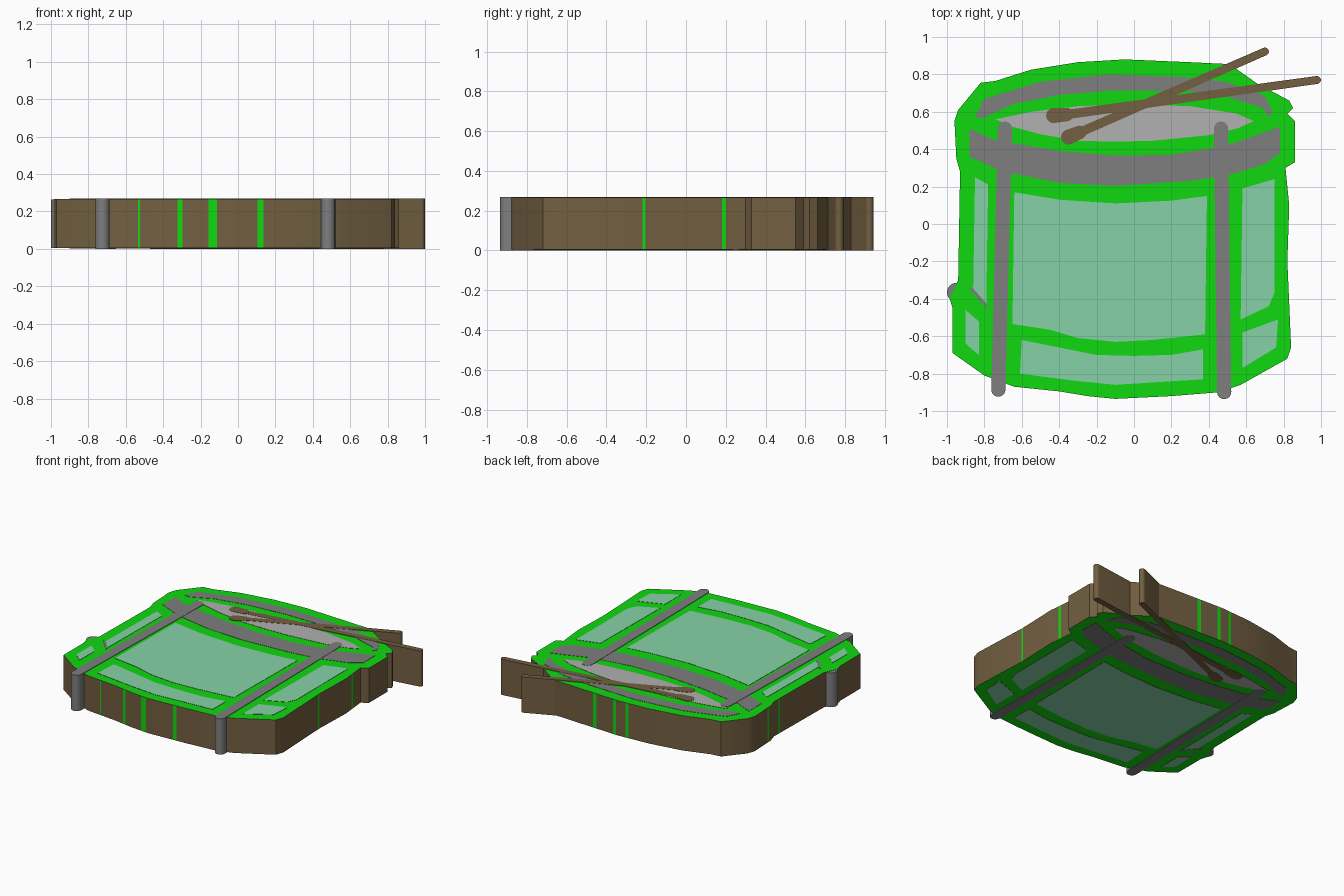
import bpy, bmesh, math

if "Cube" in bpy.data.objects:
    bpy.data.objects.remove(bpy.data.objects["Cube"])

H = 0.27  # slab thickness


def mat(name, rgb):
    m = bpy.data.materials.new(name)
    m.diffuse_color = (*rgb, 1)
    m.use_nodes = True
    m.node_tree.nodes["Principled BSDF"].inputs["Base Color"].default_value = m.diffuse_color
    return m


GREEN = mat("green", (0.005, 0.69, 0.005))
PALE = mat("pale_green", (0.24, 0.65, 0.39))
BROWN = mat("brown", (0.17, 0.115, 0.053))
GREY = mat("grey", (0.21, 0.21, 0.21))
LIGHT = mat("light_grey", (0.44, 0.44, 0.44))


def slab(name, pts, cap, wall=None, inset=0.0, stripe=None):
    """Extrude a closed outline; inset lowers both caps so layers nest."""
    area = sum(a[0] * b[1] - b[0] * a[1] for a, b in zip(pts, pts[1:] + pts[:1]))
    if area < 0:
        pts = pts[::-1]
    bm = bmesh.new()
    lo = [bm.verts.new((x, y, inset)) for x, y in pts]
    hi = [bm.verts.new((x, y, H - inset)) for x, y in pts]
    bm.faces.new(hi)
    bm.faces.new(lo[::-1])
    n = len(pts)
    for i in range(n):
        j = (i + 1) % n
        f = bm.faces.new((lo[i], lo[j], hi[j], hi[i]))
        f.material_index = 1
        if stripe and stripe(pts[i], pts[j]):
            f.material_index = 0
    me = bpy.data.meshes.new(name)
    bm.to_mesh(me)
    bm.free()
    me.materials.append(cap)
    me.materials.append(wall or cap)
    ob = bpy.data.objects.new(name, me)
    bpy.context.collection.objects.link(ob)
    return ob


def capsule(p, q, r1, r2, n=10):
    """Tapered bar outline with rounded ends."""
    a = math.atan2(q[1] - p[1], q[0] - p[0])
    out = []
    for c, r, s in ((q, r2, a - math.pi / 2), (p, r1, a + math.pi / 2)):
        for i in range(n + 1):
            t = s + math.pi * i / n
            out.append((c[0] + r * math.cos(t), c[1] + r * math.sin(t)))
    return out


# Green stripes on the outer walls: (side, centre, width)
STRIPES = [("front", -.53, .01), ("front", -.31, .025), ("front", -.135, .045),
           ("front", .12, .03), ("back", .15, .03), ("back", -.02, .025),
           ("back", -.12, .025), ("right", -.21, .015), ("right", .19, .02),
           ("left", .38, .015), ("left", .22, .015)]


def side_of(p, q):
    dx, dy = q[0] - p[0], q[1] - p[1]
    if abs(dx) > abs(dy):
        return ("front", 0) if dx > 0 else ("back", 0)
    return ("right", 1) if dy > 0 else ("left", 1)


def is_stripe(p, q):
    s, k = side_of(p, q)
    mid = (p[k] + q[k]) / 2
    return any(s == t and abs(mid - c) < w / 2 for t, c, w in STRIPES)


def split_at_stripes(pts):
    out = []
    for p, q in zip(pts, pts[1:] + pts[:1]):
        s, k = side_of(p, q)
        cuts = [(c + e * w / 2 - p[k]) / (q[k] - p[k])
                for t, c, w in STRIPES if t == s for e in (-1, 1)]
        out.append(p)
        out += [(p[0] + t * (q[0] - p[0]), p[1] + t * (q[1] - p[1]))
                for t in sorted(cuts) if 0.001 < t < 0.999]
    return out


# Drum body silhouette, anticlockwise
body = [(-.97, -.69), (-.8, -.81), (-.64, -.87), (-.4, -.895), (-.25, -.92),
        (-.1, -.935), (.2, -.92), (.45, -.9), (.57, -.86), (.82, -.72),
        (.84, -.66), (.82, -.2), (.83, .1), (.81, .3), (.86, .33), (.86, .55),
        (.82, .59), (.85, .62), (.83, .66), (.66, .75), (.51, .855), (.3, .865),
        (-.05, .88), (-.3, .865), (-.55, .825), (-.74, .765), (-.82, .755),
        (-.94, .61), (-.96, .55), (-.95, .35), (-.93, .28), (-.94, -.3),
        (-.985, -.4), (-.97, -.45)]
parts = [slab("drum_body", split_at_stripes(body), GREEN, BROWN, .004, is_stripe)]

# Hook ring and strap on the left
parts.append(slab("hook_ring", capsule((-.95, -.365), (-.949, -.366), .05, .05), GREY, inset=.006))
parts.append(slab("hook_strap", [(-.89, -.335), (-.86, -.345), (-.785, -.43), (-.785, -.455)], GREY, inset=.001))

# Drum head, rim and hoop
parts.append(slab("drum_head", [
    (-.74, .56), (-.55, .6), (-.3, .63), (0, .64), (.3, .63), (.55, .59), (.64, .55),
    (.55, .51), (.4, .475), (.1, .445), (-.1, .44), (-.3, .445), (-.5, .48), (-.65, .52)],
    LIGHT, BROWN, .002))
parts.append(slab("back_rim", [
    (-.85, .575), (-.8, .67), (-.5, .76), (-.13, .8), (.25, .785), (.49, .76), (.7, .685),
    (.74, .6), (.72, .57), (.69, .62), (.5, .68), (.3, .71), (-.1, .715), (-.4, .69),
    (-.65, .64), (-.81, .565)], GREY, BROWN, .002))
parts.append(slab("front_hoop", [
    (-.88, .51), (-.75, .45), (-.4, .39), (-.1, .365), (.2, .37), (.5, .42), (.78, .52),
    (.78, .38), (.7, .32), (.5, .26), (.3, .23), (-.1, .205), (-.4, .22), (-.7, .28),
    (-.88, .36)], GREY, BROWN, .002))

# Pale shell panels
panels = {
    "front_panel": [(-.64, .17), (-.4, .13), (-.1, .11), (.2, .125), (.39, .15), (.38, -.59),
                    (.1, -.62), (-.1, -.63), (-.3, -.61), (-.45, -.565), (-.65, -.535)],
    "lower_front_panel": [(-.6, -.62), (-.4, -.66), (-.2, -.7), (0, -.705), (.2, -.7),
                          (.37, -.67), (.37, -.83), (-.1, -.86), (-.3, -.84), (-.61, -.8)],
    "left_panel": [(-.85, .25), (-.78, .21), (-.79, -.43), (-.86, -.36)],
    "lower_left_panel": [(-.9, -.46), (-.83, -.52), (-.83, -.7), (-.9, -.64)],
    "right_panel": [(.58, .19), (.75, .24), (.75, -.37), (.72, -.44), (.57, -.51)],
    "lower_right_panel": [(.58, -.58), (.77, -.51), (.76, -.66), (.58, -.77)],
}
for name, pts in panels.items():
    parts.append(slab(name, pts, PALE, BROWN, .002))

# Tension rods
for name, p, q in (("left_rod", (-.69, .51), (-.725, -.885)),
                   ("right_rod", (.465, .51), (.482, -.898))):
    parts.append(slab(name, capsule(p, q, .038, .038), GREY))

# Drumsticks with thicker tips
for name, p, t, q in (("drumstick_low", (-.43, .58), (-.36, .585), (.978, .77)),
                      ("drumstick_high", (-.35, .465), (-.29, .49), (.7, .922))):
    parts.append(slab(name, capsule(t, q, .025, .021), BROWN, inset=.0005))
    parts.append(slab(name + "_tip", capsule(p, t, .04, .036), BROWN))

bpy.ops.object.select_all(action='DESELECT')
for ob in parts:
    ob.select_set(True)
bpy.context.view_layer.objects.active = parts[0]
bpy.ops.object.shade_smooth_by_angle(angle=math.radians(25))
